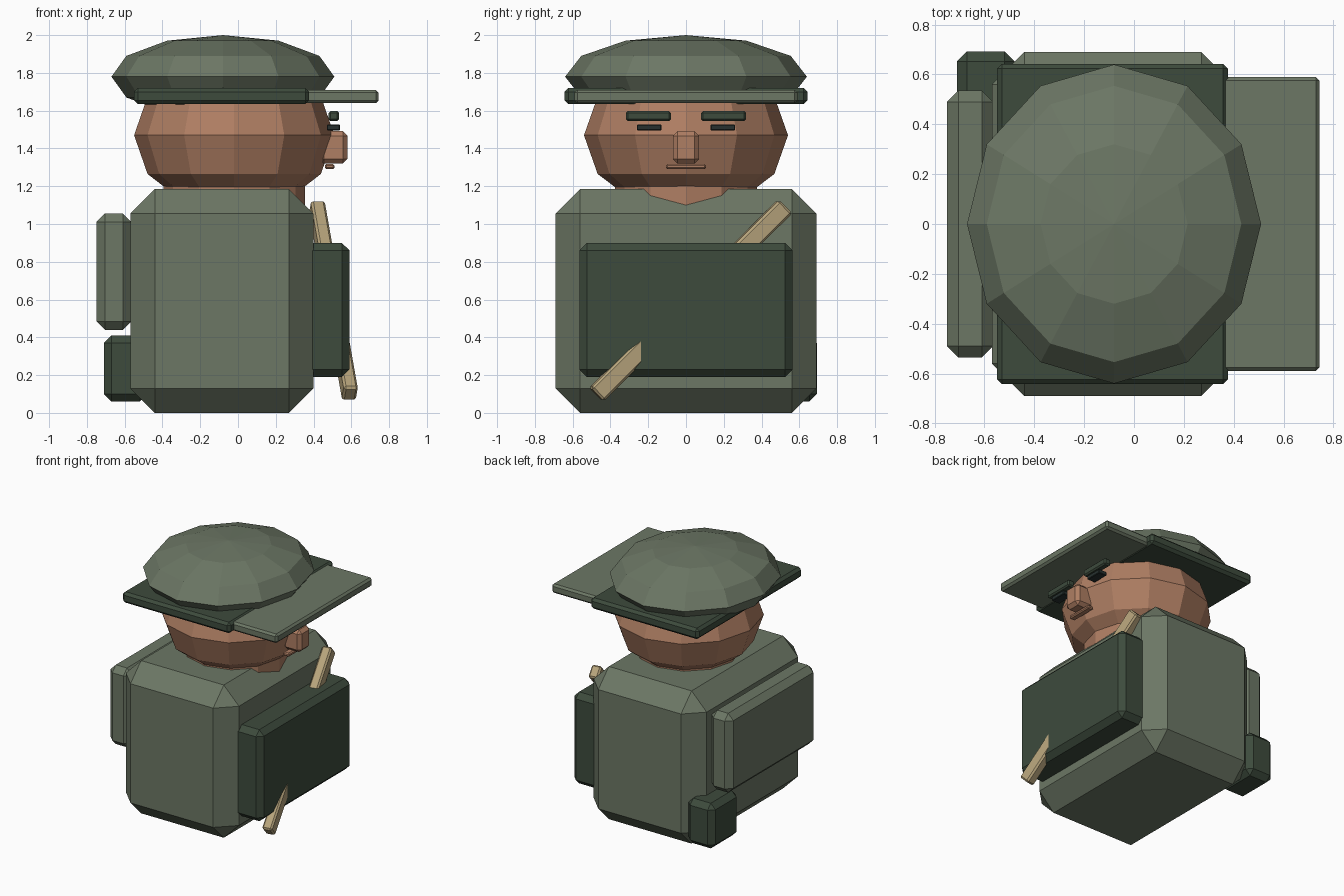
import bpy, math

if "Cube" in bpy.data.objects:
    bpy.data.objects.remove(bpy.data.objects["Cube"])


def material(name, rgb):
    m = bpy.data.materials.new(name)
    m.diffuse_color = (*rgb, 1)
    m.use_nodes = True
    m.node_tree.nodes["Principled BSDF"].inputs["Base Color"].default_value = m.diffuse_color
    return m


GREEN = material("green_cloth", (0.15, 0.185, 0.13))
DARK = material("dark_green_cloth", (0.047, 0.07, 0.046))
SKIN = material("skin", (0.43, 0.21, 0.125))
TAN = material("tan_strap", (0.47, 0.37, 0.2))
BLACK = material("eye_dark", (0.02, 0.03, 0.028))


def finish(name, mat):
    ob = bpy.context.object
    ob.name = name
    ob.data.materials.append(mat)
    return ob


def box(name, x, y, z, chamfer, mat, rot=(0, 0, 0)):
    """Chamfered box from (min, max) ranges on each axis."""
    spans = (x, y, z)
    bpy.ops.mesh.primitive_cube_add(size=1, location=[(a + b) / 2 for a, b in spans])
    ob = finish(name, mat)
    ob.scale = [b - a for a, b in spans]
    bpy.ops.object.transform_apply(location=False, rotation=False, scale=True)
    ob.rotation_euler = rot
    bev = ob.modifiers.new("chamfer", 'BEVEL')
    bev.width = chamfer
    bev.segments = 1
    return ob


def ball(name, centre, radii, mat):
    """Low-poly ellipsoid with 12 segments and 6 rings."""
    bpy.ops.mesh.primitive_uv_sphere_add(segments=12, ring_count=6, radius=1, location=centre)
    finish(name, mat).scale = radii


# Torso and neck
box("torso", (-0.57, 0.40), (-0.69, 0.69), (0, 1.185), 0.13, GREEN)
bpy.ops.mesh.primitive_cylinder_add(vertices=12, radius=0.375, depth=0.2,
                                    location=(-0.02, 0, 1.12), rotation=(0, 0, math.pi / 2))
finish("neck", SKIN)

# Chest pouch, backpack, hip pouch
box("chest_pouch", (0.34, 0.59), (-0.565, 0.565), (0.19, 0.90), 0.04, DARK)
box("backpack", (-0.75, -0.565), (-0.535, 0.535), (0.44, 1.055), 0.045, GREEN)
box("hip_pouch", (-0.71, -0.48), (0.355, 0.693), (0.06, 0.41), 0.04, DARK)

# Diagonal strap across the chest
box("strap", (0.467, 0.543), (-0.025, 0.075), (-0.115, 1.305), 0.012, TAN,
    (-math.radians(45.5), 0, 0.175))

# Head and face
ball("head", (-0.02, 0, 1.47), (0.53, 0.54, 0.41), SKIN)
box("nose", (0.43, 0.58), (-0.07, 0.07), (1.32, 1.492), 0.025, SKIN)
box("mouth", (0.46, 0.51), (-0.105, 0.105), (1.29, 1.318), 0.008, SKIN)
for side, s in (("left", 1), ("right", -1)):
    box(side + "_brow", (0.48, 0.535), sorted((s * 0.08, s * 0.318)), (1.545, 1.598), 0.01, DARK)
    box(side + "_eye", (0.47, 0.54), sorted((s * 0.13, s * 0.26)), (1.495, 1.526), 0.004, BLACK)

# Cap
ball("cap_crown", (-0.08, 0, 1.78), (0.59, 0.64, 0.22), GREEN)
box("cap_band", (-0.55, 0.377), (-0.643, 0.643), (1.635, 1.72), 0.02, DARK)
box("cap_visor", (0.30, 0.745), (-0.59, 0.59), (1.64, 1.71), 0.015, GREEN)
